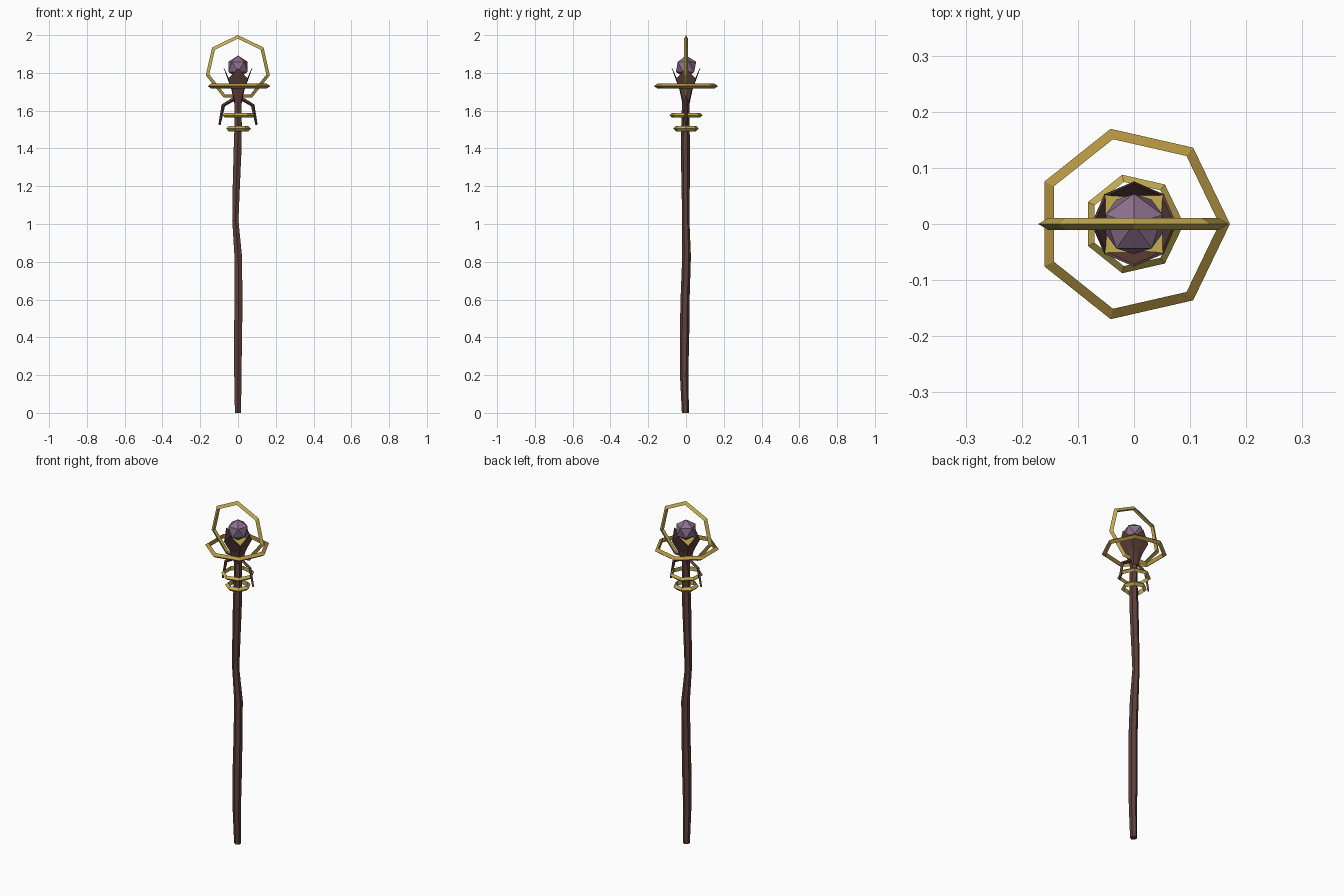
import bpy, bmesh, math
from mathutils import Vector

if "Cube" in bpy.data.objects:
    bpy.data.objects.remove(bpy.data.objects["Cube"])


def material(name, rgb):
    m = bpy.data.materials.new(name)
    m.diffuse_color = (*rgb, 1)
    m.use_nodes = True
    m.node_tree.nodes["Principled BSDF"].inputs["Base Color"].default_value = m.diffuse_color
    return m


WOOD = material("dark wood", (0.115, 0.053, 0.044))
GOLD = material("yellow gold", (0.56, 0.42, 0.085))
OLD_GOLD = material("old gold", (0.47, 0.30, 0.055))
GEM = material("violet crystal", (0.26, 0.16, 0.26))


def finish(name, bm, mat):
    bmesh.ops.recalc_face_normals(bm, faces=bm.faces)
    me = bpy.data.meshes.new(name)
    bm.to_mesh(me)
    bm.free()
    me.materials.append(mat)
    ob = bpy.data.objects.new(name, me)
    bpy.context.collection.objects.link(ob)
    return ob


def loft(name, loops, mat, closed=False):
    """Skin a list of equal-length point loops; cap the ends or join them."""
    bm = bmesh.new()
    rows = [[bm.verts.new(p) for p in loop] for loop in loops]
    n = len(rows[0])
    for a, b in zip(rows, rows[1:] + rows[:1] if closed else rows[1:]):
        for i in range(n):
            j = (i + 1) % n
            bm.faces.new((a[i], a[j], b[j], b[i]))
    if not closed:
        bm.faces.new(rows[0])
        bm.faces.new(rows[-1])
    return finish(name, bm, mat)


def circle(x, y, z, r, n, start=0.0):
    return [(x + r * math.cos(start + math.tau * i / n),
             y + r * math.sin(start + math.tau * i / n), z) for i in range(n)]


# crooked shaft: x, y, z, radius
path = [(0, -0.003, 0, 0.019), (-0.001, -0.010, 0.2, 0.022),
        (0.000, -0.008, 0.4, 0.025), (0.003, -0.005, 0.6, 0.024),
        (0.001, 0.003, 0.83, 0.023), (-0.014, -0.001, 1.02, 0.019),
        (-0.009, -0.002, 1.2, 0.022), (-0.002, -0.003, 1.4, 0.024),
        (0.001, -0.003, 1.53, 0.022), (0, 0, 1.67, 0.020)]
loft("shaft", [circle(*p, 6, math.pi / 6) for p in path], WOOD)


# four-petalled cup: tips on the axes, low corners on the diagonals
def cup_loop(r_tip, z_tip, r_notch, z_notch):
    return [((r_notch if i % 2 else r_tip) * math.cos(i * math.pi / 4),
             (r_notch if i % 2 else r_tip) * math.sin(i * math.pi / 4),
             z_notch if i % 2 else z_tip) for i in range(8)]


loft("cup", [cup_loop(0.020, 1.64, 0.020, 1.64),
             cup_loop(0.034, 1.71, 0.044, 1.71),
             cup_loop(0.076, 1.825, 0.075, 1.768),
             cup_loop(0.072, 1.823, 0.070, 1.768),
             cup_loop(0.030, 1.72, 0.036, 1.72)], WOOD)

# square gold setting under the crystal, its corners showing in the notches
loft("setting", [circle(0, 0, z, r, 4, math.pi / 4)
                 for z, r in ((1.735, 0.045), (1.771, 0.073))], GOLD)

# drooping twigs on both sides
for side, label in ((-1, "left"), (1, "right")):
    pts = [Vector((side * x, 0, z)) for x, z in
           ((0.005, 1.668), (0.03, 1.657), (0.078, 1.628), (0.098, 1.525))]
    loops = []
    for k, (p, r) in enumerate(zip(pts, (0.010, 0.010, 0.010, 0.006))):
        t = (pts[min(k + 1, 3)] - pts[max(k - 1, 0)]).normalized()
        u = Vector((0, 1, 0))
        v = t.cross(u)
        loops.append([p + r * (u * math.cos(a) + v * math.sin(a))
                      for a in (i * math.pi / 2 for i in range(4))])
    loft(label + "_twig", loops, WOOD)


# seven-sided gold rings with a triangular section
def ring(name, loc, outer, width, half, mat, rot=(0, 0, 0)):
    ob = loft(name, [circle(0, 0, 0, outer, 7),
                     circle(0, 0, half, outer - width, 7),
                     circle(0, 0, -half, outer - width, 7)], mat, closed=True)
    ob.location = loc
    ob.rotation_euler = rot


ring("upright_ring", (-0.001, 0, 1.826), 0.174, 0.019, 0.011, GOLD,
     (0, -math.pi / 2, math.pi / 2))
ring("wide_ring", (-0.003, 0, 1.73), 0.174, 0.019, 0.013, OLD_GOLD)
ring("middle_ring", (-0.001, 0, 1.575), 0.090, 0.013, 0.012, GOLD)
ring("lower_ring", (0, 0, 1.505), 0.069, 0.014, 0.014, GOLD)

# crystal
bm = bmesh.new()
bmesh.ops.create_icosphere(bm, subdivisions=1, radius=0.060)
gem = finish("crystal", bm, GEM)
gem.location = (0, 0, 1.832)
gem.rotation_euler = (0, 0, math.pi / 2)
